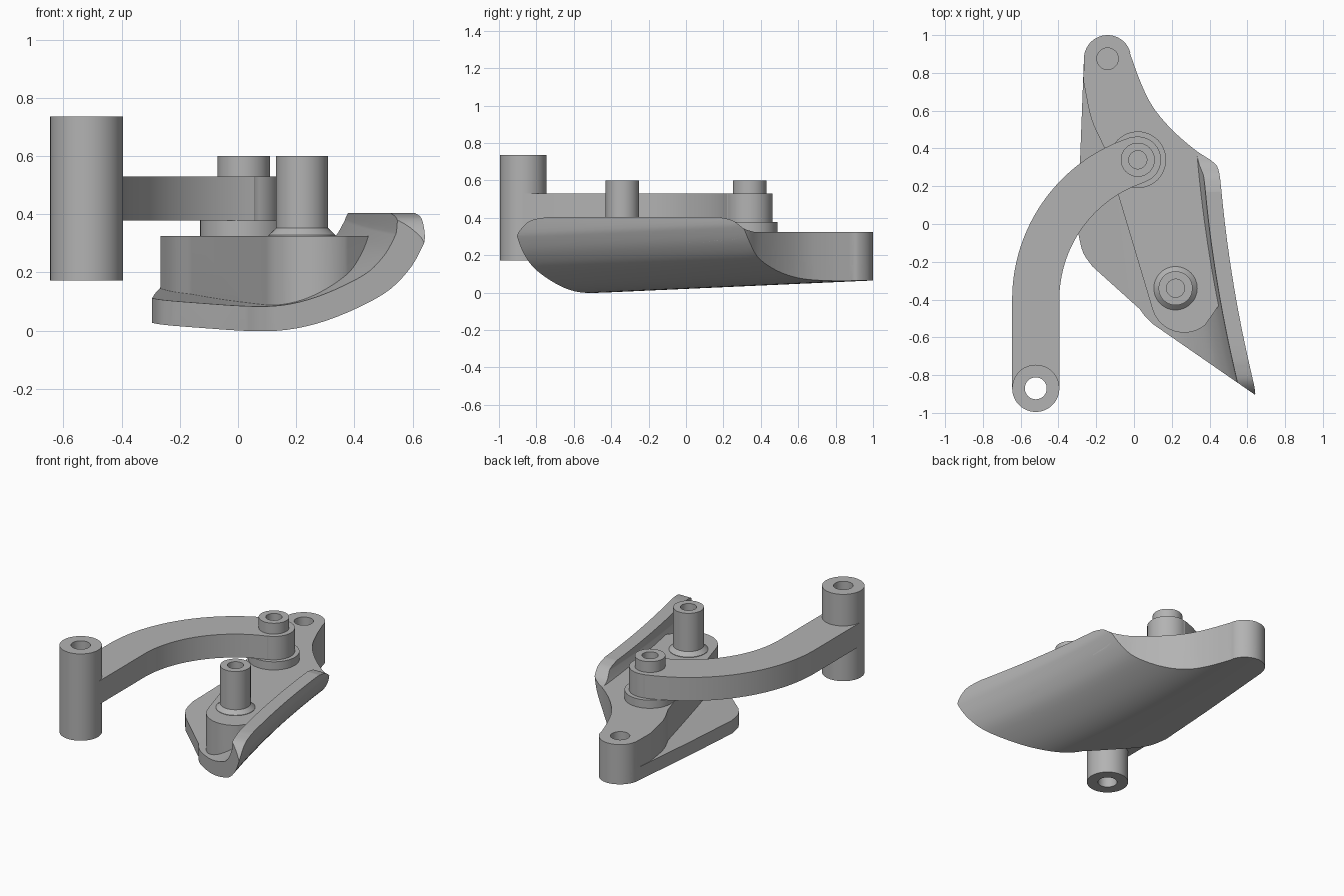
import bpy, bmesh, math
from mathutils import Vector

if "Cube" in bpy.data.objects:
    bpy.data.objects.remove(bpy.data.objects["Cube"])

grey = bpy.data.materials.new("plain grey")
grey.use_nodes = True
grey.diffuse_color = (0.45, 0.45, 0.45, 1)
grey.node_tree.nodes["Principled BSDF"].inputs["Base Color"].default_value = (0.45, 0.45, 0.45, 1)


def arc(cx, cy, r, start, end, steps=24):
    angles = [math.radians(start + (end - start) * i / steps) for i in range(steps + 1)]
    return [(cx + r * math.cos(a), cy + r * math.sin(a)) for a in angles]


def spline(points, steps=5):
    """Smooth curve through the given points."""
    p = [Vector(q) for q in points]
    p = [2 * p[0] - p[1]] + p + [2 * p[-1] - p[-2]]
    out = []
    for a, b, c, d in zip(p, p[1:], p[2:], p[3:]):
        for i in range(steps):
            t = i / steps
            out.append(tuple(0.5 * (2 * b + (c - a) * t + (2 * a - 5 * b + 4 * c - d) * t * t
                                    + (3 * b - a - 3 * c + d) * t ** 3)))
    return out + [tuple(points[-1])]


def loft(name, rings, closed=False):
    """Skin equal rings of points; cap the ends unless the loft closes on itself."""
    bm = bmesh.new()
    rows = [[bm.verts.new(p) for p in ring] for ring in rings]
    pairs = list(zip(rows, rows[1:])) + ([(rows[-1], rows[0])] if closed else [])
    n = len(rows[0])
    for a, b in pairs:
        for i in range(n):
            j = (i + 1) % n
            bm.faces.new((a[i], a[j], b[j], b[i]))
    if not closed:
        bm.faces.new(rows[0][::-1])
        bm.faces.new(rows[-1])
    bmesh.ops.recalc_face_normals(bm, faces=bm.faces)
    mesh = bpy.data.meshes.new(name)
    bm.to_mesh(mesh)
    bm.free()
    mesh.materials.append(grey)
    obj = bpy.data.objects.new(name, mesh)
    bpy.context.collection.objects.link(obj)
    return obj


def prism(name, outline, low, high):
    return loft(name, [[(x, y, z) for x, y in outline] for z in (low, high)])


def lathe(name, cx, cy, profile, steps=48):
    """Turn a closed (radius, height) profile around a vertical axis."""
    rings = []
    for i in range(steps):
        a = 2 * math.pi * i / steps
        rings.append([(cx + r * math.cos(a), cy + r * math.sin(a), z) for r, z in profile])
    return loft(name, rings, closed=True)


def combine(obj, cutter, operation):
    mod = obj.modifiers.new("cut", "BOOLEAN")
    mod.operation = operation
    mod.solver = "EXACT"
    mod.object = cutter
    cutter.hide_render = True
    graph = bpy.context.evaluated_depsgraph_get()
    mesh = bpy.data.meshes.new_from_object(obj.evaluated_get(graph))
    obj.modifiers.clear()
    obj.data = mesh
    bpy.data.objects.remove(cutter)


# Scoop cross-section, drifting sideways and rising along its length
outer = spline([(-0.4, 0.03), (-0.2, 0.013), (0, 0.003), (0.15, 0), (0.27, 0.015), (0.39, 0.06),
                (0.52, 0.14), (0.59, 0.22), (0.63, 0.3), (0.645, 0.36), (0.65, 0.5)], 4)
inner = []
for i, point in enumerate(outer):
    before, after = Vector(outer[max(i - 1, 0)]), Vector(outer[min(i + 1, len(outer) - 1)])
    t = (after - before).normalized()
    inner.append((point[0] - t.y * 0.085, point[1] + t.x * 0.085))


def sections(section):
    rings = []
    for i in range(31):
        y = -1.05 + 2.15 * i / 30
        dx = 0.074 * y * y - 0.117 * y - 0.165
        dz = 0.045 * (y + 0.45)
        rings.append([(x + dx, y, z + dz) for x, z in section])
    return rings


# Outlines seen from above
back_edge = spline([(0.475, 0.19), (0.465, 0.25), (0.45, 0.295), (0.41, 0.335), (0.32, 0.395),
                    (0.2, 0.5), (0.1, 0.62), (0.035, 0.75), (-0.02, 0.9)])
tail = arc(-0.14, 0.875, 0.125, 16, 180)
plan = ([(0.75, -0.98), (0.75, 0.15), (0.5, 0.15)] + back_edge + tail
        + [(-0.285, 0.35)]
        + spline([(-0.295, -0.05), (-0.27, -0.15), (-0.22, -0.225)])
        + spline([(0.03, -0.45), (0.06, -0.49), (0.1, -0.53)]))

# Scoop shell, trimmed to the outline and to its side silhouette
scoop = loft("scoop", sections(outer + inner[::-1]))
combine(scoop, prism("plan_trim", plan, -0.3, 0.8), "INTERSECT")
side = (spline([(-0.91, 0.28), (-0.89, 0.33), (-0.83, 0.385), (-0.73, 0.405)])
        + spline([(0.17, 0.405), (0.25, 0.385), (0.31, 0.342), (0.36, 0.325)])
        + [(1.2, 0.325), (1.2, -0.3), (-0.8, -0.3), (-0.91, 0.2)])
combine(scoop, loft("side_trim", [[(x, y, z) for y, z in side] for x in (-1, 1)]), "INTERSECT")

# Raised block that fills the scoop and carries the posts
block_plan = (back_edge[12:] + tail
              + spline([(-0.267, 0.75), (-0.225, 0.555), (-0.16, 0.41)])
              + arc(0.265, -0.4, 0.175, 197, 310)
              + [(0.45, -0.43), (0.49, -0.4), (0.46, -0.2), (0.43, 0.1), (0.42, 0.25)])
block = prism("block", block_plan, -0.3, 0.325)
combine(block, loft("envelope", sections(outer + [(0.65, 0.7), (-0.4, 0.7)])), "INTERSECT")
combine(block, prism("tail_hole", arc(-0.14, 0.875, 0.057, 0, 350, 35), 0.2, 0.5), "DIFFERENCE")

# Curved arm, notched around the tube at its free end
arm_plan = (arc(-0.52, -0.87, 0.09, 180, 0)
            + [(-0.395, -0.87)]
            + arc(0.257, -0.4, 0.652, 180, 108, 32)
            + arc(0.02, 0.34, 0.123, -72, 108)
            + arc(0.257, -0.4, 0.902, 108, 180, 32)
            + [(-0.645, -0.87)])
arm = prism("arm", arm_plan, 0.378, 0.53)

# Turned parts: open tube, pivot with washer and cap, and standing post
tube = lathe("tube", -0.52, -0.87, [(0.058, 0.172), (0.125, 0.172), (0.125, 0.735), (0.058, 0.735)])
washer = lathe("pivot_washer", 0.02, 0.34, [(0.001, 0.31), (0.15, 0.31), (0.15, 0.378), (0.001, 0.378)])
cap = lathe("pivot_cap", 0.02, 0.34,
            [(0.001, 0.5), (0.09, 0.5), (0.09, 0.6), (0.048, 0.6), (0.048, 0.535), (0.001, 0.535)])
post = lathe("post", 0.22, -0.34,
             [(0.001, 0.3), (0.115, 0.3), (0.115, 0.328), (0.09, 0.352), (0.09, 0.6),
              (0.048, 0.6), (0.048, 0.45), (0.001, 0.45)])

# Smooth shading with crisp edges
for obj in (scoop, block, arm, tube, washer, cap, post):
    bpy.ops.object.select_all(action="DESELECT")
    obj.select_set(True)
    bpy.context.view_layer.objects.active = obj
    bpy.ops.object.shade_smooth_by_angle(angle=math.radians(30))
